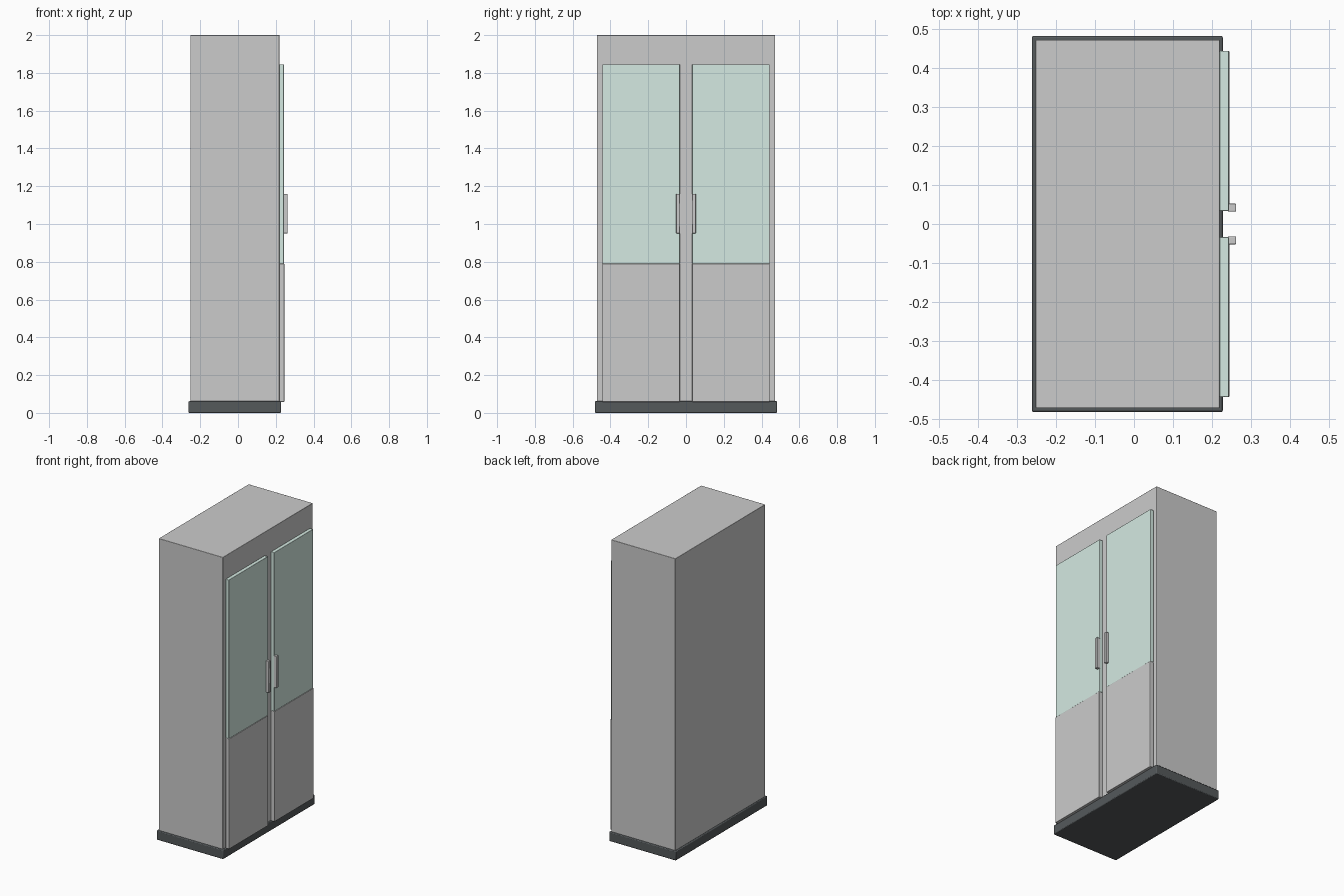
import bpy

if "Cube" in bpy.data.objects:
    bpy.data.objects.remove(bpy.data.objects["Cube"])


def material(name, color):
    m = bpy.data.materials.new(name)
    m.diffuse_color = color
    m.use_nodes = True
    m.node_tree.nodes["Principled BSDF"].inputs["Base Color"].default_value = m.diffuse_color
    return m


dark = material("dark_plinth", (0.09, 0.1, 0.105, 1))
glass = material("pale_green_glass", (0.66, 0.82, 0.76, 1))


def box(name, x, y, z, bevel=0.0, mat=None):
    """Axis-aligned box from (min, max) ranges, with softened edges."""
    lo, hi = zip(x, y, z)
    bpy.ops.mesh.primitive_cube_add(
        size=1, location=[(a + b) / 2 for a, b in zip(lo, hi)])
    ob = bpy.context.object
    ob.name = name
    ob.scale = [b - a for a, b in zip(lo, hi)]
    bpy.ops.object.transform_apply(location=False, rotation=False, scale=True)
    if bevel:
        mod = ob.modifiers.new("Bevel", 'BEVEL')
        mod.width = bevel
        mod.segments = 2
        bpy.ops.object.shade_smooth_by_angle()
    if mat:
        ob.data.materials.append(mat)
    return ob


# Cabinet carcass and the plinth it stands on
box("cabinet_body", (-0.252, 0.219), (-0.472, 0.472), (0.03, 2.0), 0.002)
box("plinth", (-0.262, 0.228), (-0.482, 0.482), (0.0, 0.062), 0.005, dark)

# Pair of doors facing +x: solid lower panel, glazed upper panel, upright handle
for side, s in (("left", -1), ("right", 1)):
    def span(a, b):
        return tuple(sorted((s * a, s * b)))

    box(f"{side}_door_lower_panel", (0.219, 0.245), span(0.033, 0.443),
        (0.058, 0.79), 0.002)
    box(f"{side}_door_glass", (0.219, 0.243), span(0.033, 0.443),
        (0.79, 1.845), 0.002, glass)
    box(f"{side}_door_handle", (0.24, 0.262), span(0.032, 0.052),
        (0.95, 1.16), 0.002)
